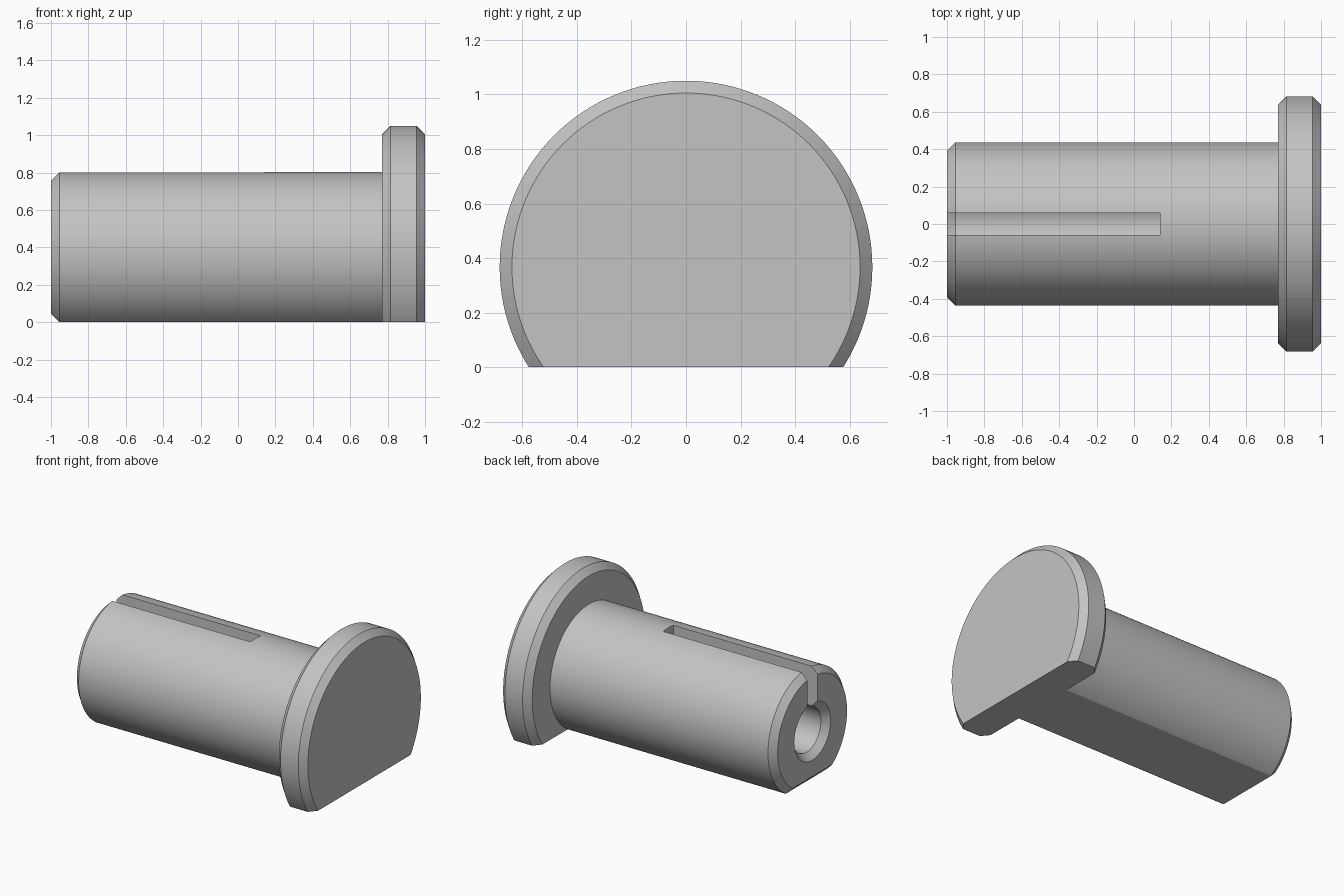
import bpy
import bmesh
import math
from mathutils import Vector, Matrix

if "Cube" in bpy.data.objects:
    bpy.data.objects.remove(bpy.data.objects["Cube"], do_unlink=True)

AXIS_Z = 0.367      # height of the pin's centre line
CHAMFER = 0.045
SHAFT_R, HEAD_R, BORE_R = 0.437, 0.683, 0.16
TIP, SHOULDER, HEAD_END = -1.0, 0.77, 1.0
SLOT_END, SLOT_WIDTH = 0.14, 0.115

steel = bpy.data.materials.new("plain grey steel")
steel.use_nodes = True
grey = (0.55, 0.55, 0.55, 1)
steel.diffuse_color = grey
steel.node_tree.nodes["Principled BSDF"].inputs["Base Color"].default_value = grey


def add_object(name, bm):
    bmesh.ops.recalc_face_normals(bm, faces=bm.faces)
    mesh = bpy.data.meshes.new(name)
    bm.to_mesh(mesh)
    bm.free()
    mesh.materials.append(steel)
    obj = bpy.data.objects.new(name, mesh)
    bpy.context.collection.objects.link(obj)
    return obj


def revolve(profile, steps=128):
    """Spin (x, radius) points around the centre line into a closed solid."""
    bm = bmesh.new()
    verts = [bm.verts.new((x, 0, AXIS_Z + r)) for x, r in profile]
    edges = [bm.edges.new(pair) for pair in zip(verts, verts[1:])]
    bmesh.ops.spin(bm, geom=verts + edges, cent=(0, 0, AXIS_Z), axis=(1, 0, 0),
                   angle=math.tau, steps=steps, use_duplicate=False)
    bmesh.ops.remove_doubles(bm, verts=bm.verts, dist=0.0001)
    return bm


def cut_flat(bm, point, normal):
    """Slice away everything beyond a plane and cap the opening."""
    cut = bmesh.ops.bisect_plane(bm, geom=bm.verts[:] + bm.edges[:] + bm.faces[:],
                                 plane_co=point, plane_no=Vector(normal).normalized(),
                                 clear_outer=True)
    rim = [e for e in cut["geom_cut"] if isinstance(e, bmesh.types.BMEdge)]
    bmesh.ops.holes_fill(bm, edges=rim, sides=0)


def smooth(obj):
    bpy.ops.object.select_all(action="DESELECT")
    obj.select_set(True)
    bpy.context.view_layer.objects.active = obj
    bpy.ops.object.shade_smooth_by_angle(angle=math.radians(25))


# Shaft: chamfered tip with a countersunk blind bore, flat along the underside
bm = revolve([(SLOT_END + 0.01, 0), (SLOT_END + 0.01, BORE_R),
              (TIP + CHAMFER, BORE_R), (TIP, BORE_R + CHAMFER),
              (TIP, SHAFT_R - CHAMFER), (TIP + CHAMFER, SHAFT_R),
              (SHOULDER, SHAFT_R), (SHOULDER, 0)])
cut_flat(bm, (0, 0, 0), (0, 0, -1))
cut_flat(bm, (TIP, 0, CHAMFER), (-1, 0, -1))
shaft = add_object("shaft", bm)

# Slot: opens the top of the shaft down into the bore
bm = bmesh.new()
length = SLOT_END - TIP + 0.1
bmesh.ops.create_cube(bm, size=1, matrix=Matrix.Translation(
    (SLOT_END - length / 2, 0, AXIS_Z + 0.3)) @ Matrix.Diagonal((length, SLOT_WIDTH, 0.6, 1)))
cutter = add_object("slot_cutter", bm)
cutter.hide_render = True
slot = shaft.modifiers.new("slot", "BOOLEAN")
slot.operation = "DIFFERENCE"
slot.solver = "EXACT"
slot.object = cutter
bpy.context.view_layer.objects.active = shaft
bpy.ops.object.modifier_apply(modifier=slot.name)
bpy.data.objects.remove(cutter, do_unlink=True)
smooth(shaft)

# Head: wide disc chamfered on both rims, cut flush with the shaft's flat
bm = revolve([(SHOULDER, 0), (SHOULDER, HEAD_R - CHAMFER), (SHOULDER + CHAMFER, HEAD_R),
              (HEAD_END - CHAMFER, HEAD_R), (HEAD_END, HEAD_R - CHAMFER), (HEAD_END, 0)])
cut_flat(bm, (0, 0, 0), (0, 0, -1))
head = add_object("head", bm)
smooth(head)
